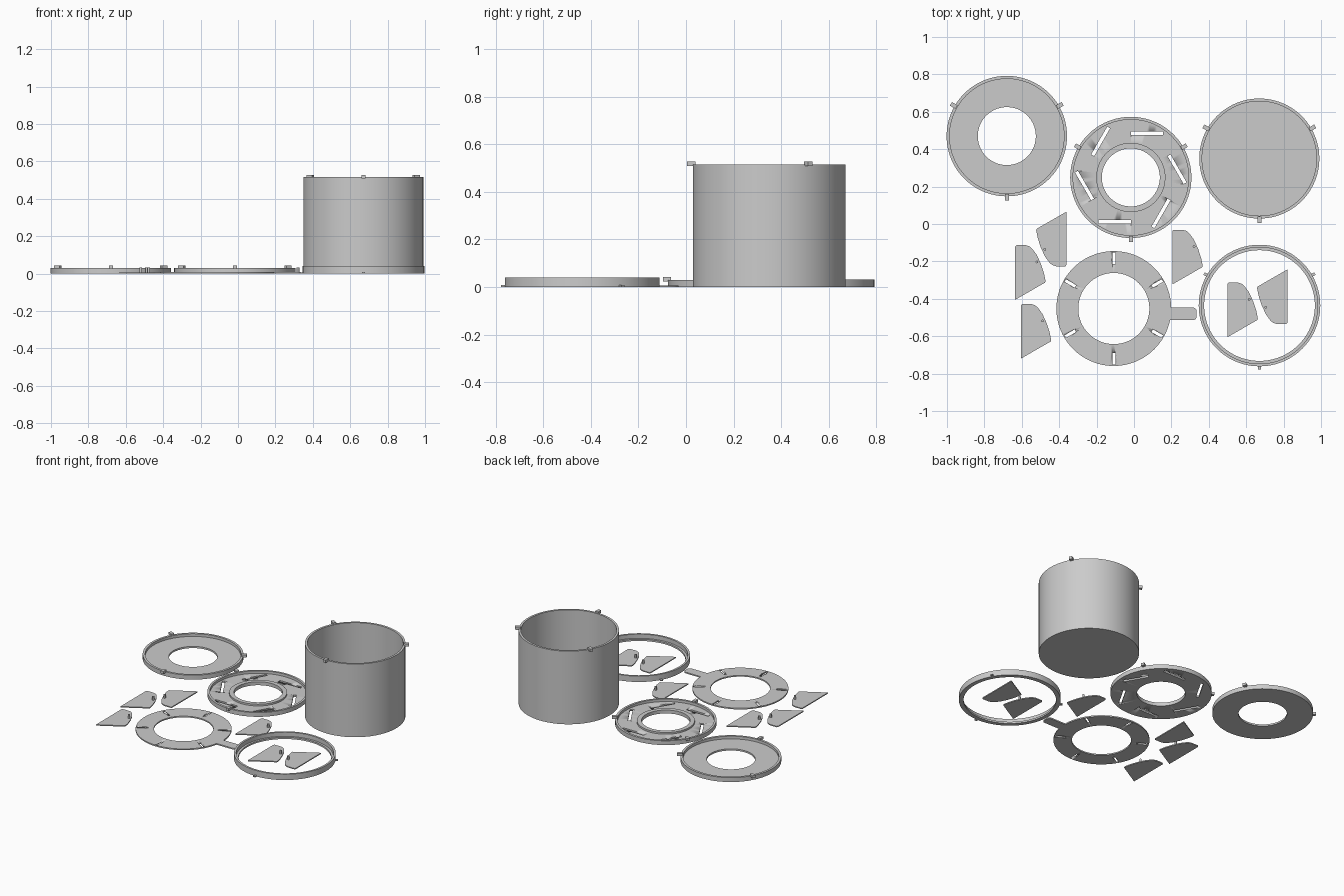
import bpy, bmesh, math
from mathutils import Matrix, Vector

if "Cube" in bpy.data.objects:
    bpy.data.objects.remove(bpy.data.objects["Cube"])

grey = bpy.data.materials.new("light grey plastic")
grey.diffuse_color = (0.6, 0.6, 0.6, 1)
grey.use_nodes = True
grey.node_tree.nodes["Principled BSDF"].inputs["Base Color"].default_value = grey.diffuse_color
SEG = 96


def finish(name, bm, loc=(0, 0), turn=0):
    bmesh.ops.recalc_face_normals(bm, faces=bm.faces)
    me = bpy.data.meshes.new(name)
    bm.to_mesh(me)
    bm.free()
    me.materials.append(grey)
    ob = bpy.data.objects.new(name, me)
    ob.location = (loc[0], loc[1], 0)
    ob.rotation_euler.z = turn
    bpy.context.collection.objects.link(ob)
    bpy.ops.object.select_all(action='DESELECT')
    ob.select_set(True)
    bpy.context.view_layer.objects.active = ob
    bpy.ops.object.shade_smooth_by_angle(angle=math.radians(30))
    return ob


def lathe(profile, closed=True):
    """Revolve a (radius, height) profile; a zero radius becomes the axis."""
    bm = bmesh.new()
    vs = [bm.verts.new((r, 0, z)) for r, z in profile]
    n = len(vs)
    es = [bm.edges.new((vs[i], vs[(i + 1) % n])) for i in range(n if closed else n - 1)]
    bmesh.ops.spin(bm, geom=vs + es, cent=(0, 0, 0), axis=(0, 0, 1),
                   angle=math.tau, steps=SEG, use_duplicate=False)
    bmesh.ops.remove_doubles(bm, verts=bm.verts, dist=1e-5)
    return bm


def box(bm, lo, hi, angle=0):
    """Box between two corners, turned about the z axis."""
    lo, hi = Vector(lo), Vector(hi)
    m = (Matrix.Rotation(angle, 4, 'Z') @ Matrix.Translation((lo + hi) / 2)
         @ Matrix.Diagonal((*(hi - lo), 1)))
    bmesh.ops.create_cube(bm, size=1, matrix=m)


def plate(bm, outline, z0, z1):
    f = bm.faces.new([bm.verts.new((x, y, z0)) for x, y in outline])
    ext = bmesh.ops.extrude_face_region(bm, geom=[f])['geom']
    bmesh.ops.translate(bm, vec=(0, 0, z1 - z0),
                        verts=[v for v in ext if isinstance(v, bmesh.types.BMVert)])
    if f.is_valid and not any(len(e.link_faces) > 2 for e in f.edges):
        return
    bm.faces.remove(f)


def pegs(bm, r0, r1, half, z0, z1):
    for deg in (30, 150, 270):
        box(bm, (r0, -half, z0), (r1, half, z1), math.radians(deg))


def cut_slots(ob, lo, hi):
    """Cut six equal slots around the centre."""
    bm = bmesh.new()
    for i in range(6):
        box(bm, lo, hi, math.radians(30 + 60 * i))
    cutter = finish("slot_cutter", bm, ob.location[:2])
    cutter.hide_render = True
    mod = ob.modifiers.new("slots", 'BOOLEAN')
    mod.operation, mod.solver, mod.object = 'DIFFERENCE', 'EXACT', cutter
    bpy.context.view_layer.objects.active = ob
    bpy.ops.object.modifier_apply(modifier=mod.name)
    bpy.data.objects.remove(cutter)


# shallow cover with a central hole
C = (-0.68, 0.47)
finish("cover_ring", lathe([(0.155, 0), (0.322, 0), (0.322, 0.031), (0.306, 0.031),
                            (0.306, 0.012), (0.155, 0.012)]), C)
bm = bmesh.new()
pegs(bm, 0.31, 0.345, 0.011, 0.024, 0.042)
finish("cover_pegs", bm, C)

# slotted base with an inner collar
C = (-0.017, 0.249)
base = finish("slotted_base", lathe([
    (0.155, 0), (0.324, 0), (0.324, 0.03), (0.309, 0.03), (0.309, 0.012),
    (0.185, 0.012), (0.185, 0.024), (0.155, 0.024)]), C)
cut_slots(base, (0.227, -0.172, -0.02), (0.245, 0, 0.06))
bm = bmesh.new()
pegs(bm, 0.312, 0.345, 0.011, 0.024, 0.042)
finish("base_pegs", bm, C)

# tall open cup
C = (0.67, 0.35)
finish("cup", lathe([(0, 0), (0.321, 0), (0.321, 0.516), (0.306, 0.516),
                     (0.306, 0.012), (0, 0.012)], closed=False), C)
bm = bmesh.new()
pegs(bm, 0.31, 0.345, 0.011, 0.509, 0.528)
finish("cup_pegs", bm, C)

# turning ring with radial slots and a handle
C = (-0.108, -0.452)
ring = finish("turning_ring", lathe([(0.19, 0), (0.307, 0), (0.307, 0.009), (0.19, 0.009)]), C)
cut_slots(ring, (0.237, -0.008, -0.02), (0.3, 0.008, 0.05))
bm = bmesh.new()
outline = [(0.301, -0.062), (0.301, 0.005)]
for cx, cy, a0 in ((0.423, -0.015, 90), (0.423, -0.042, 0)):
    outline += [(cx + 0.02 * math.cos(math.radians(a0 - a)),
                 cy + 0.02 * math.sin(math.radians(a0 - a))) for a in range(0, 91, 15)]
plate(bm, outline, 0, 0.009)
finish("ring_handle", bm, C)

# retaining ring with an inner ledge
C = (0.671, -0.436)
finish("retaining_ring", lathe([(0.296, 0), (0.325, 0), (0.325, 0.041), (0.311, 0.041),
                                (0.311, 0.012), (0.296, 0.012)]), C)
bm = bmesh.new()
pegs(bm, 0.318, 0.342, 0.008, 0, 0.008)
finish("retaining_ring_pegs", bm, C)

# six shutter blades, each with a guide pin
SHAPE = [(0, 0), (0, 0.285), (0.006, 0.292), (0.055, 0.292), (0.075, 0.286), (0.09, 0.274),
         (0.115, 0.24), (0.138, 0.19), (0.154, 0.14), (0.162, 0.1), (0.16, 0.092)]
for i, (x, y, turn) in enumerate([(0.205, -0.323, 0), (-0.635, -0.405, 0), (-0.605, -0.72, 0),
                                  (0.5, -0.605, 0), (-0.361, 0.066, math.pi),
                                  (0.82, -0.243, math.pi)]):
    bm = bmesh.new()
    plate(bm, SHAPE, 0, 0.007)
    bmesh.ops.create_cone(bm, cap_ends=True, segments=24, radius1=0.007, radius2=0.007,
                          depth=0.026, matrix=Matrix.Translation((0.116, 0.202, 0.019)))
    finish(f"blade_{i + 1}", bm, (x, y), turn)
